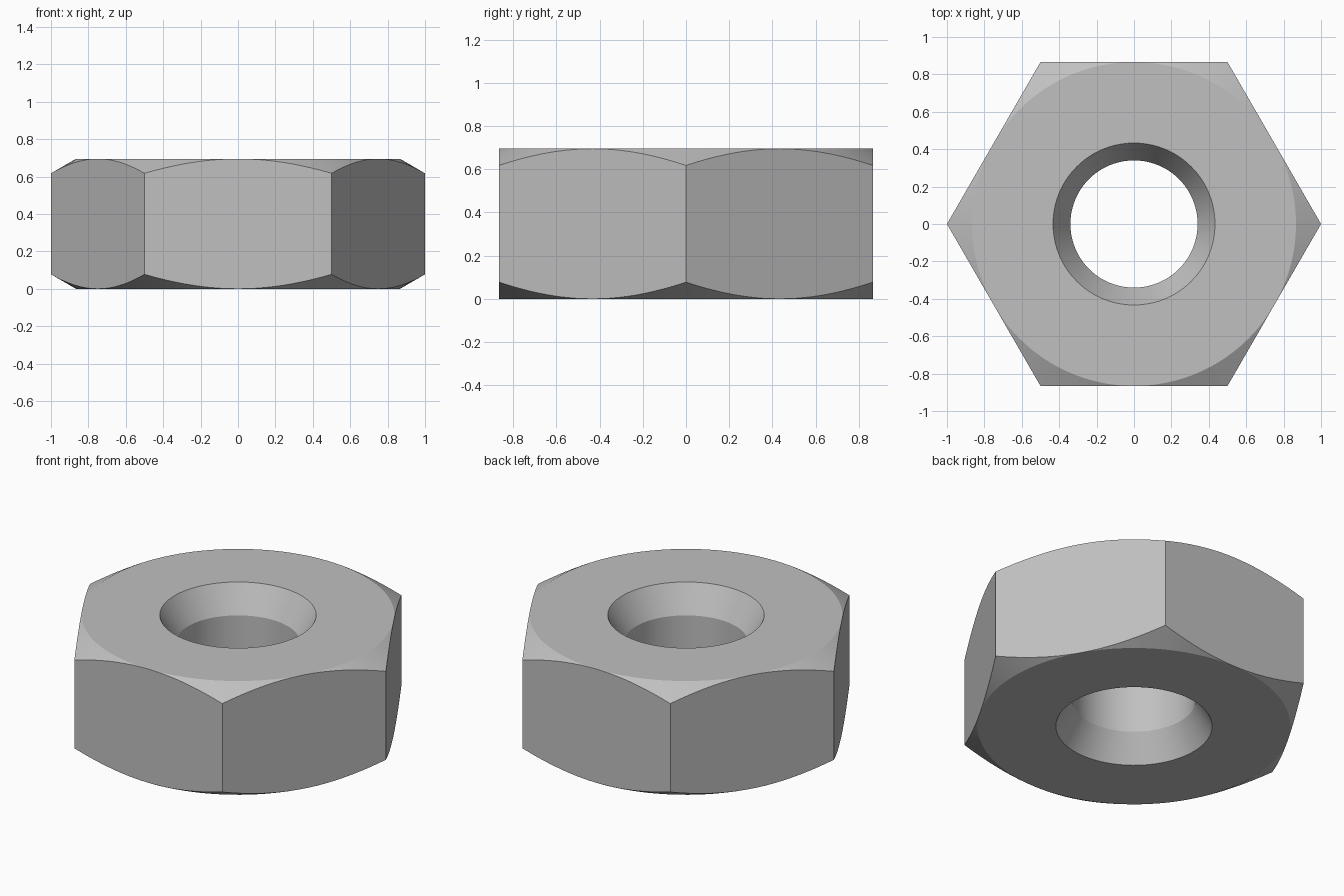
import bpy, bmesh, math

cube = bpy.data.objects.get("Cube")
if cube:
    bpy.data.objects.remove(cube, do_unlink=True)

HEIGHT = 0.695
FLAT = math.cos(math.pi / 6)      # distance from centre to each flat side
BORE, MOUTH = 0.34, 0.433         # hole radius, countersunk opening radius
SINK = (MOUTH - BORE) * math.tan(math.radians(60))
STEPS = 120

steel = bpy.data.materials.new("grey steel")
steel.use_nodes = True
grey = (0.53, 0.53, 0.53, 1)
steel.diffuse_color = grey
steel.node_tree.nodes["Principled BSDF"].inputs["Base Color"].default_value = grey


def section(angle):
    """Closed (radius, z) outline of the nut at one angle."""
    off = (angle + math.pi / 6) % (math.pi / 3) - math.pi / 6
    off = math.pi / 6 - abs(off)  # angle away from the middle of a flat
    edge = FLAT / math.cos(off)
    drop = (edge - FLAT) * math.tan(math.radians(30))
    upper = [(BORE, HEIGHT - SINK), (MOUTH, HEIGHT),
             (FLAT, HEIGHT), (edge, HEIGHT - drop)]
    return upper + [(r, HEIGHT - z) for r, z in reversed(upper)]


# Sweep the section around the axis
bm = bmesh.new()
rings = []
for i in range(STEPS):
    a = math.tau * i / STEPS
    rings.append([bm.verts.new((r * math.cos(a), r * math.sin(a), z))
                  for r, z in section(a)])
for i, ring in enumerate(rings):
    following = rings[(i + 1) % STEPS]
    for j in range(len(ring)):
        k = (j + 1) % len(ring)
        bm.faces.new((ring[j], following[j], following[k], ring[k]))

# Merge the chamfer where it vanishes at the middle of each flat
bmesh.ops.remove_doubles(bm, verts=bm.verts, dist=0.00001)
bmesh.ops.recalc_face_normals(bm, faces=bm.faces)

mesh = bpy.data.meshes.new("hex_nut")
bm.to_mesh(mesh)
bm.free()
mesh.materials.append(steel)
nut = bpy.data.objects.new("hex_nut", mesh)
bpy.context.collection.objects.link(nut)

# Smooth the round surfaces, keep the edges crisp
bpy.context.view_layer.objects.active = nut
nut.select_set(True)
bpy.ops.object.shade_smooth_by_angle(angle=math.radians(25))
